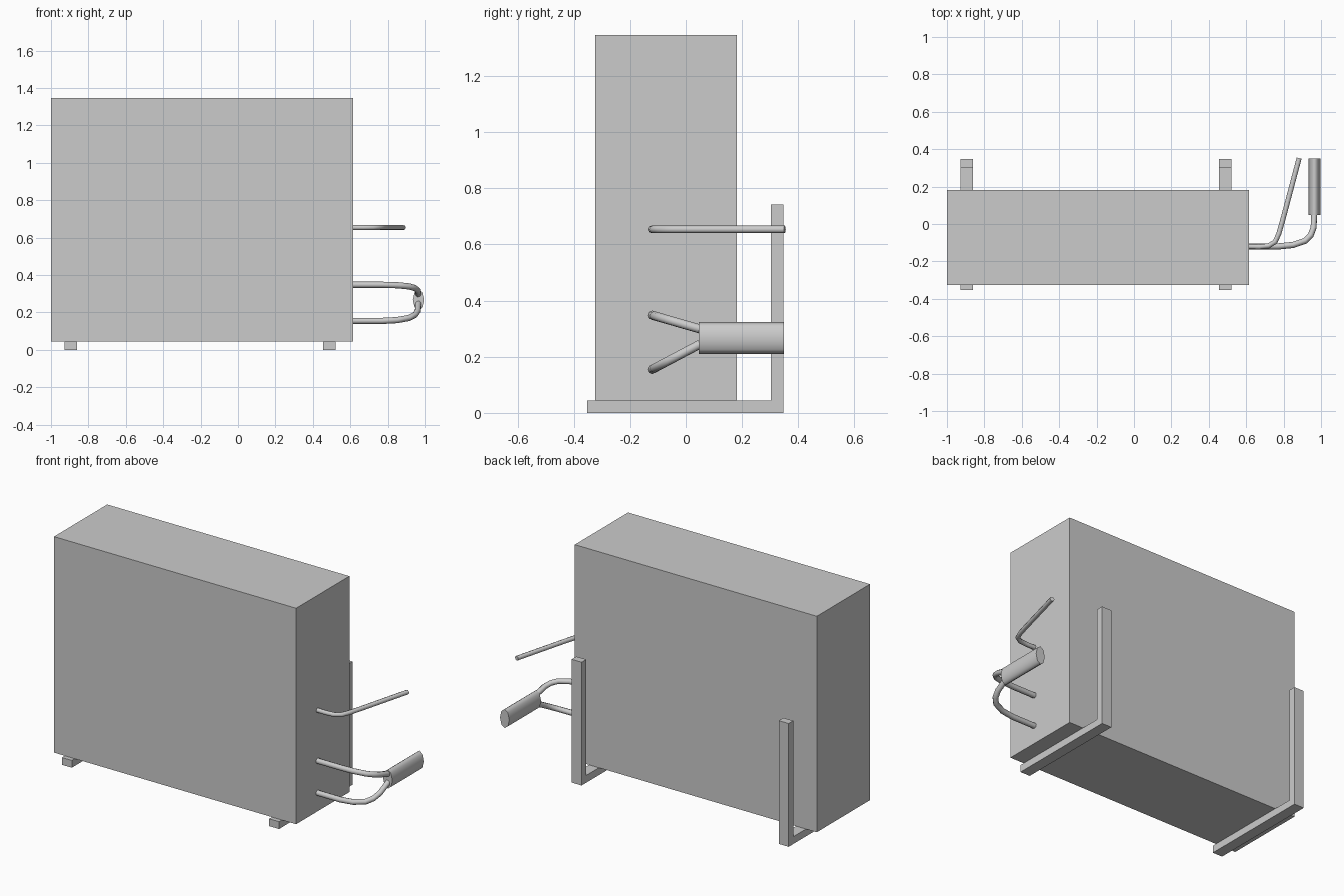
import bpy, math

if "Cube" in bpy.data.objects:
    bpy.data.objects.remove(bpy.data.objects["Cube"])


def box(name, lo, hi):
    bpy.ops.mesh.primitive_cube_add(size=1, location=[(a + b) / 2 for a, b in zip(lo, hi)])
    ob = bpy.context.object
    ob.name = name
    ob.scale = [b - a for a, b in zip(lo, hi)]
    bpy.ops.object.transform_apply(location=False, rotation=False, scale=True)
    return ob


def pipe(name, points, radius):
    cu = bpy.data.curves.new(name, 'CURVE')
    cu.dimensions = '3D'
    cu.bevel_depth = radius
    cu.bevel_resolution = 2
    cu.use_fill_caps = True
    sp = cu.splines.new('POLY')
    sp.points.add(len(points) - 1)
    for p, co in zip(sp.points, points):
        p.co = (*co, 1)
    sp.use_smooth = True
    ob = bpy.data.objects.new(name, cu)
    bpy.context.collection.objects.link(ob)
    return ob


# Main casing
box("casing", (-1, -0.325, 0.044), (0.615, 0.182, 1.346))

# L-shaped wall brackets, extruded from a side profile
profile = [(-0.352, 0), (0.347, 0), (0.347, 0.743), (0.303, 0.743), (0.303, 0.044), (-0.352, 0.044)]
n = len(profile)
for side, x in (("left", -0.895), ("right", 0.487)):
    verts = [(x + dx, y, z) for dx in (-0.033, 0.033) for y, z in profile]
    faces = [(0, 5, 4, 1), (1, 4, 3, 2), (6, 7, 10, 11), (7, 8, 9, 10)]
    faces += [(i, (i + 1) % n, n + (i + 1) % n, n + i) for i in range(n)]
    me = bpy.data.meshes.new("bracket")
    me.from_pydata(verts, [], faces)
    bpy.context.collection.objects.link(bpy.data.objects.new(side + "_wall_bracket", me))

# Thin upper cable
pipe("upper_cable", [(0.59, -0.12, 0.654), (0.67, -0.122, 0.654), (0.72, -0.117, 0.654),
                     (0.755, -0.095, 0.654), (0.775, -0.05, 0.654), (0.795, 0.02, 0.654),
                     (0.883, 0.352, 0.654)], 0.0135)

# Two refrigerant pipes bending back into the sleeve
bend = [(0.59, -0.12), (0.77, -0.12), (0.85, -0.112), (0.915, -0.09),
        (0.945, -0.06), (0.96, -0.02), (0.964, 0.06)]
for name, z0, z1 in (("top_pipe", 0.348, 0.296), ("bottom_pipe", 0.155, 0.25)):
    pts = [(x, y, z0 + (z1 - z0) * (y + 0.12) / 0.18) for x, y in bend]
    pipe(name, pts, 0.0165)

# Flattened insulation sleeve
bpy.ops.mesh.primitive_cylinder_add(vertices=8, radius=1, depth=1, location=(0.965, 0.198, 0.267),
                                    rotation=(math.pi / 2, 0, 0))
sleeve = bpy.context.object
sleeve.name = "pipe_sleeve"
sleeve.scale = (0.031, 0.057, 0.302)
bpy.ops.object.shade_smooth_by_angle(angle=math.radians(70))
